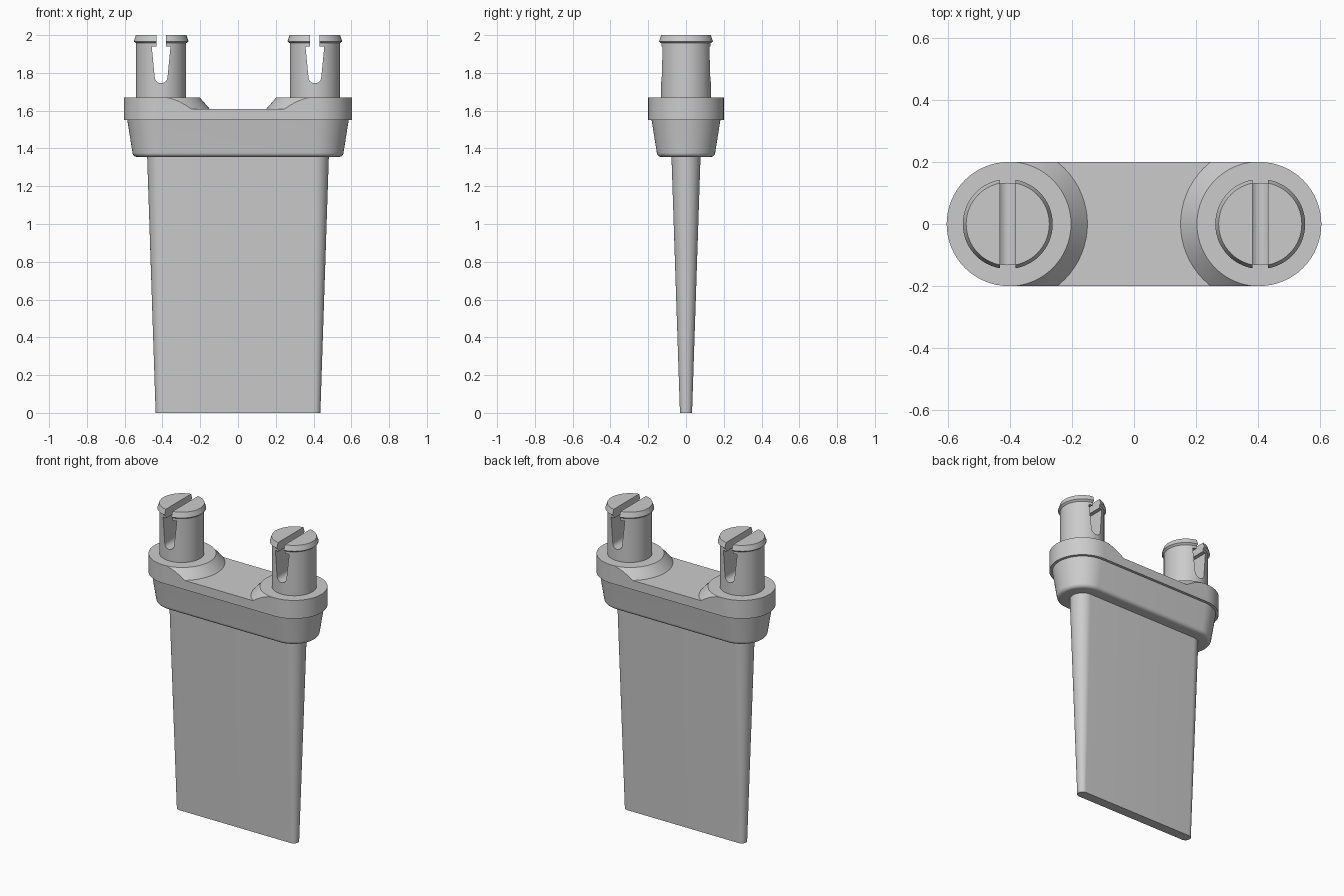
import bpy, bmesh, math

if "Cube" in bpy.data.objects:
    bpy.data.objects.remove(bpy.data.objects["Cube"], do_unlink=True)

grey = bpy.data.materials.new("light_grey")
grey.use_nodes = True
colour = (0.6, 0.6, 0.6, 1)
grey.diffuse_color = colour
grey.node_tree.nodes["Principled BSDF"].inputs["Base Color"].default_value = colour

CENTRE = 0.404   # distance of each rounded end and post from the middle
HALF = 32        # segments in each half circle


def make_object(name, bm):
    bmesh.ops.recalc_face_normals(bm, faces=bm.faces)
    mesh = bpy.data.meshes.new(name)
    bm.to_mesh(mesh)
    bm.free()
    obj = bpy.data.objects.new(name, mesh)
    bpy.context.collection.objects.link(obj)
    mesh.materials.append(grey)
    return obj


def loft(name, rings, c=CENTRE, x=0):
    """Stack slot-shaped rings of (radius, z); c = 0 gives a round part."""
    bm = bmesh.new()
    loops = []
    for r, z in rings:
        loop = []
        for side, start in ((1, -math.pi / 2), (-1, math.pi / 2)):
            for i in range(HALF + 1):
                a = start + math.pi * i / HALF
                loop.append(bm.verts.new((x + side * c + r * math.cos(a), r * math.sin(a), z)))
        loops.append(loop)
    n = len(loops[0])
    for low, high in zip(loops, loops[1:]):
        for i in range(n):
            j = (i + 1) % n
            bm.faces.new((low[i], low[j], high[j], high[i]))
    bm.faces.new(loops[0][::-1])
    bm.faces.new(loops[-1])
    bmesh.ops.remove_doubles(bm, verts=bm.verts, dist=1e-5)
    return make_object(name, bm)


def prism(name, outline, depth):
    """Extrude an x-z outline along y, centred on y = 0."""
    bm = bmesh.new()
    face = bm.faces.new([bm.verts.new((px, -depth, pz)) for px, pz in outline])
    new = bmesh.ops.extrude_face_region(bm, geom=[face])["geom"]
    verts = [v for v in new if isinstance(v, bmesh.types.BMVert)]
    bmesh.ops.translate(bm, verts=verts, vec=(0, 2 * depth, 0))
    return make_object(name, bm)


def cut(obj, cutter):
    mod = obj.modifiers.new("cut", "BOOLEAN")
    mod.operation, mod.solver, mod.object = "DIFFERENCE", "EXACT", cutter
    bpy.context.view_layer.objects.active = obj
    bpy.ops.object.modifier_apply(modifier=mod.name)
    bpy.data.objects.remove(cutter, do_unlink=True)


# Tapered blade
parts = [loft("blade", [(0.032, 0), (0.077, 1.36)])]

# Tapered collar with a rounded lower edge
lower = [(0.13 + 0.025 * math.sin(t), 1.38 - 0.025 * math.cos(t))
         for t in (math.pi / 2 * i / 6 for i in range(7))]
parts.append(loft("collar", lower + [(0.182, 1.55)]))

# Flange, lowered in the middle with a conical ramp around each post
flange = loft("flange", [(0.2, 1.55), (0.2, 1.67)])
recess = prism("recess_cutter", [(-CENTRE, 1.61), (CENTRE, 1.61), (CENTRE, 1.74), (-CENTRE, 1.74)], 0.3)
for side in (-1, 1):
    cut(recess, loft("ramp_cutter", [(0.307, 1.55), (0.201, 1.67), (0.13, 1.75)], 0, side * CENTRE))
cut(flange, recess)
parts.append(flange)

# Split snap-fit posts
for side, label in ((1, "left"), (-1, "right")):
    x = side * 0.407
    post = loft(label + "_post", [(0.133, 1.64), (0.133, 1.957), (0.145, 1.967), (0.134, 2.0)], 0, x)
    arc = [(0.034 * math.cos(a), 1.779 - 0.034 * math.sin(a))
           for a in (math.pi * i / 16 for i in range(17))]
    slot = ([(0.025, 2.1), (0.025, 1.94), (0.05, 1.94)] + arc
            + [(-0.05, 1.94), (-0.025, 1.94), (-0.025, 2.1)])
    cut(post, prism("slot_cutter", [(x + px, pz) for px, pz in slot], 0.3))
    parts.append(post)

# Smooth curved walls, crisp edges
bpy.ops.object.select_all(action="DESELECT")
for part in parts:
    part.select_set(True)
bpy.context.view_layer.objects.active = parts[0]
bpy.ops.object.shade_smooth_by_angle(angle=math.radians(30))
